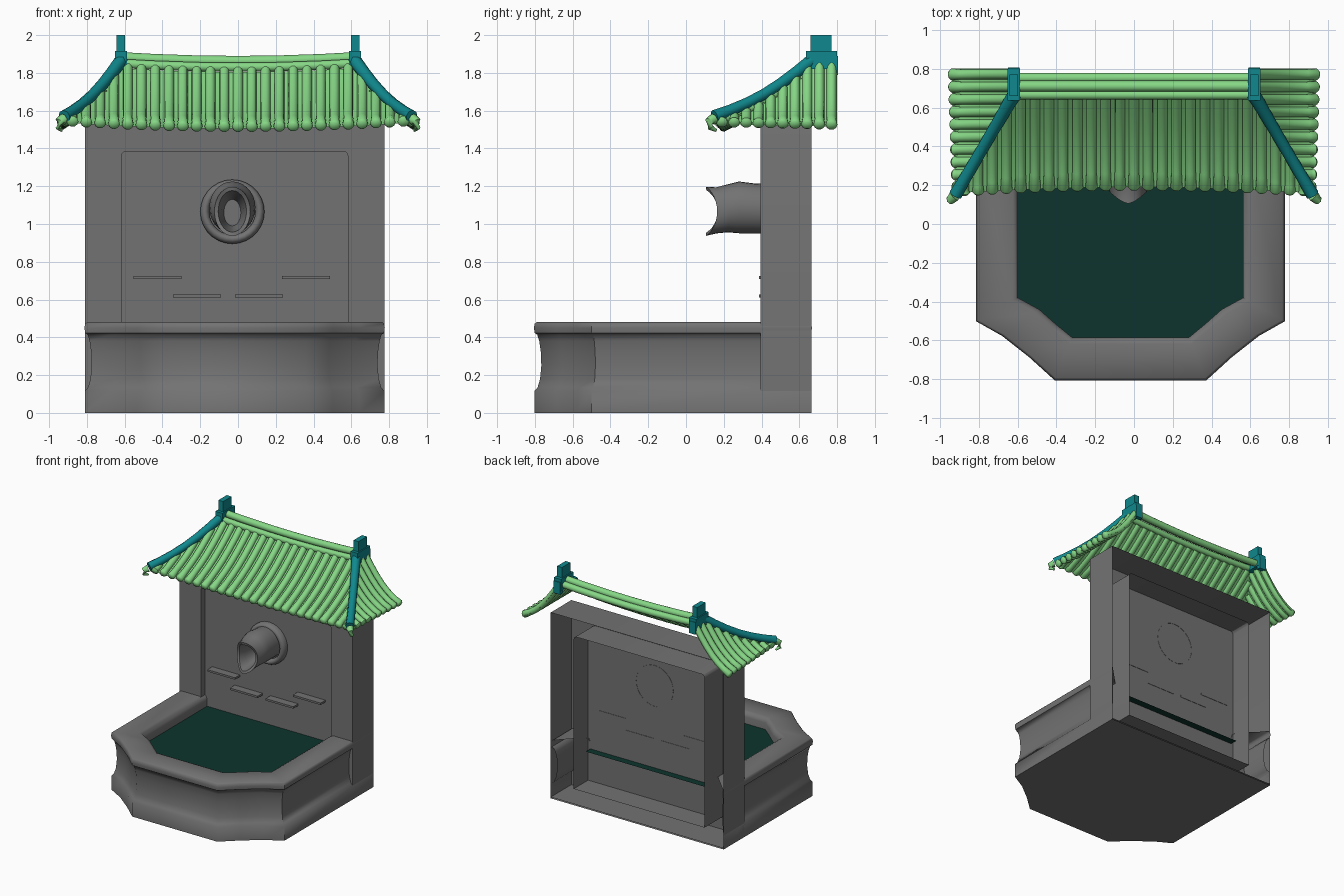
import bpy, bmesh, math
from mathutils import Vector

cube = bpy.data.objects.get("Cube")
if cube:
    bpy.data.objects.remove(cube)


def material(name, rgb):
    m = bpy.data.materials.new(name)
    m.use_nodes = True
    m.diffuse_color = (*rgb, 1)
    m.node_tree.nodes["Principled BSDF"].inputs["Base Color"].default_value = (*rgb, 1)
    return m


STONE = material("grey stone", (.17, .17, .17))
GREEN = material("light green tile", (.24, .68, .24))
TEAL = material("teal glaze", (.005, .25, .27))
WATER = material("dark green water", (.004, .034, .026))


def finish(bm, name, mat, angle=40):
    bmesh.ops.recalc_face_normals(bm, faces=bm.faces)
    mesh = bpy.data.meshes.new(name)
    bm.to_mesh(mesh)
    bm.free()
    mesh.materials.append(mat)
    ob = bpy.data.objects.new(name, mesh)
    bpy.context.collection.objects.link(ob)
    bpy.ops.object.select_all(action='DESELECT')
    ob.select_set(True)
    bpy.context.view_layer.objects.active = ob
    bpy.ops.object.shade_smooth_by_angle(angle=math.radians(angle))
    return ob


def loft(bm, rings, closed=True, cap_start=False, cap_end=False):
    vs = [[bm.verts.new(p) for p in r] for r in rings]
    for a, b in zip(vs, vs[1:]):
        n = len(a)
        for i in range(n if closed else n - 1):
            j = (i + 1) % n
            bm.faces.new((a[i], a[j], b[j], b[i]))
    if cap_start:
        bm.faces.new(vs[0][::-1])
    if cap_end:
        bm.faces.new(vs[-1])


def tube(bm, path, radii, sides=10):
    pts = [Vector(p) for p in path]
    rings = []
    for i, p in enumerate(pts):
        t = (pts[min(i + 1, len(pts) - 1)] - pts[max(i - 1, 0)]).normalized()
        u = t.cross(Vector((0, 0, 1))).normalized()
        v = u.cross(t)
        r = radii[i] if isinstance(radii, list) else radii
        angles = [math.tau * k / sides for k in range(sides)]
        rings.append([p + (u * math.cos(a) + v * math.sin(a)) * r for a in angles])
    loft(bm, rings, True, True, True)


def box(bm, x0, x1, y0, y1, z0, z1):
    loft(bm, [[(x0, y0, z), (x1, y0, z), (x1, y1, z), (x0, y1, z)] for z in (z0, z1)],
         True, True, True)


CX = -.018  # middle of the stone body


def mirrored(half):
    return [(CX - x, y) for x, y in half] + [(CX + x, y) for x, y in reversed(half)]


# Basin: moulded wall with a cove, broad rim and bowed corners
outer = mirrored([(.793, .665), (.793, .395), (.793, -.5), (.66, -.575), (.52, -.685), (.39, -.803)])
inner = mirrored([(.58, .45), (.58, .39), (.58, -.38), (.47, -.44), (.385, -.515), (.3, -.585)])
profile = [(0, 0), (0, .115), (.08, .135), (.14, .18), (.17, .25), (.16, .32), (.12, .38),
           (.07, .415), (.01, .422), (-.01, .45), (.01, .472), (.05, .48), (.85, .48),
           (.95, .47), (1, .44), (1, .3)]
bm = bmesh.new()
loft(bm, [[(a[0] + (b[0] - a[0]) * t, a[1] + (b[1] - a[1]) * t, z) for a, b in zip(outer, inner)]
          for t, z in profile], False, True)
finish(bm, "basin", STONE, 50)

bm = bmesh.new()
pool = [(x, .51 if y > .4 else y) for x, y in inner]
bm.faces.new([bm.verts.new((x, y, .385)) for x, y in pool])
finish(bm, "water", WATER)


# Wall: open-backed shell with a recessed panel
def frame_ring(half, z0, z1, y, r):
    pts = [(CX - half, y, z0), (CX + half, y, z0)]
    for s, start in ((1, 0), (-1, 90)):
        for k in range(4):
            a = math.radians(start + 30 * k)
            pts.append((CX + s * (half - r) + r * math.cos(a), y, z1 - r + r * math.sin(a)))
    return pts


bm = bmesh.new()
loft(bm, [frame_ring(.793, .01, 1.54, .665, .001), frame_ring(.793, .01, 1.54, .395, .001),
          frame_ring(.6, .12, 1.385, .395, .025), frame_ring(.6, .12, 1.385, .64, .025)])
finish(bm, "wall_frame", STONE, 30)
bm = bmesh.new()
bm.faces.new([bm.verts.new(p) for p in frame_ring(.6, .12, 1.385, .45, .025)])
finish(bm, "wall_panel", STONE)

bm = bmesh.new()
for x, z in ((-.425, .717), (-.217, .62), (.11, .62), (.36, .717)):
    box(bm, x - .127, x + .127, .386, .453, z - .008, z + .008)
finish(bm, "wall_slats", STONE)

# Spout: round collar and an open-mouthed head
SX, SZ = -.03, 1.065


def ellipse(y, w, h, zc, notch=0, n=28):
    ring = []
    for k in range(n):
        a = math.tau * k / n
        ring.append((SX + w * math.cos(a), y + notch * abs(math.cos(a)) ** 1.5, zc + h * math.sin(a)))
    return ring


bm = bmesh.new()
loft(bm, [ellipse(y, r, r, SZ) for y, r in
          ((.452, .17), (.425, .17), (.405, .16), (.398, .145), (.405, .13), (.43, .122))])
finish(bm, "spout_collar", STONE, 60)
bm = bmesh.new()
loft(bm, [ellipse(.45, .12, .13, 1.08), ellipse(.36, .12, .132, 1.083),
          ellipse(.28, .122, .137, 1.088), ellipse(.22, .115, .127, 1.083, .01),
          ellipse(.16, .105, .122, 1.072, .04), ellipse(.105, .095, .13, 1.067, .06),
          ellipse(.108, .075, .11, 1.067, .06), ellipse(.2, .06, .09, 1.06, .02),
          ellipse(.32, .045, .07, 1.06)], True, False, True)
finish(bm, "spout_head", STONE, 60)


# Roof surfaces: f runs from ridge (0) to eave (1)
def sag(x):
    return .02 * (min(1, abs(x) / .62) ** 2 - 1)


def front(x, f):
    q = (x / .9) ** 2
    return Vector((x, .66 - (.47 + .03 * q) * f,
                   1.835 - .32 * f - .03 * math.sin(math.pi * f) + .03 * q * f + sag(x) * (1 - f)))


def side(s, y, f):
    back = max(0, (y - .15) / .65)
    return Vector((s * (.62 + (.3 + .02 * back) * f), y,
                   1.855 - .315 * f - .05 * math.sin(math.pi * f) - .015 * back * f))


STEPS = 6


def span(a):
    return [a + (1 - a) * k / STEPS for k in range(STEPS + 1)]


tile_radii = [.026] * STEPS + [.031, .02]


def tile(bm, path):
    path.append(path[-1] + (path[-1] - path[-2]).normalized() * .012)
    tube(bm, path, tile_radii)


bm = bmesh.new()
for k in range(-12, 13):
    x = k * .073
    f0 = max(0, (abs(x) - .62) / .3)
    tile(bm, [front(x, f) for f in span(min(f0, .93))])
finish(bm, "front_tiles", GREEN, 50)

bm = bmesh.new()
for s in (-1, 1):
    for k in range(10):
        y = .19 + k * .0645
        f0 = max(0, (.66 - y) / .5)
        tile(bm, [side(s, y, f) for f in span(min(f0, .93))])
finish(bm, "side_tiles", GREEN, 50)

# Thin sheets under the tiles
bm = bmesh.new()
drop = Vector((0, 0, -.01))
loft(bm, [[front((.62 + .3 * f) * k / 8, f) + drop for k in range(-8, 9)] for f in span(0)], False)
for s in (-1, 1):
    loft(bm, [[side(s, .66 - .5 * f + (.14 + .5 * f) * k / 6, f) + drop for k in range(7)]
              for f in span(0)], False)
finish(bm, "roof_sheet", GREEN)

# Ridge rolls, slightly sagging between the finials
bm = bmesh.new()
for y, z, r in ((.665, 1.85, .024), (.71, 1.882, .028), (.752, 1.855, .026)):
    tube(bm, [(x, y, z + sag(x)) for x in (-.62, -.45, -.22, 0, .22, .45, .62)], r, 12)
finish(bm, "ridge_rolls", GREEN)

# Teal hip ridges, finials and corner curls
hips, finials, curls = bmesh.new(), bmesh.new(), bmesh.new()
for s in (-1, 1):
    path = [Vector((s * (.615 + .305 * f), .67 - .52 * f,
                    1.87 - .3 * f - .035 * math.sin(math.pi * f))) for f in span(0)]
    tube(hips, path, [.036, .033, .031, .03, .03, .031, .034], 8)
    c = s * .62
    box(finials, c - .032, c + .032, .635, .8, 1.82, 1.915)
    box(finials, c - .022, c + .022, .66, .77, 1.9, 2)
    box(finials, c - .03, c + .03, .77, .805, 1.79, 1.89)
    tip = Vector((s * .925, .145, 1.555))
    tube(curls, [tip, tip + Vector((s * .02, -.02, -.01)), tip + Vector((s * .025, -.015, -.045)),
                 tip + Vector((s * .01, .015, -.06))], [.03, .024, .016, .008], 8)
finish(hips, "hip_ridges", TEAL, 50)
finish(finials, "ridge_finials", TEAL)
finish(curls, "corner_curls", GREEN, 60)
